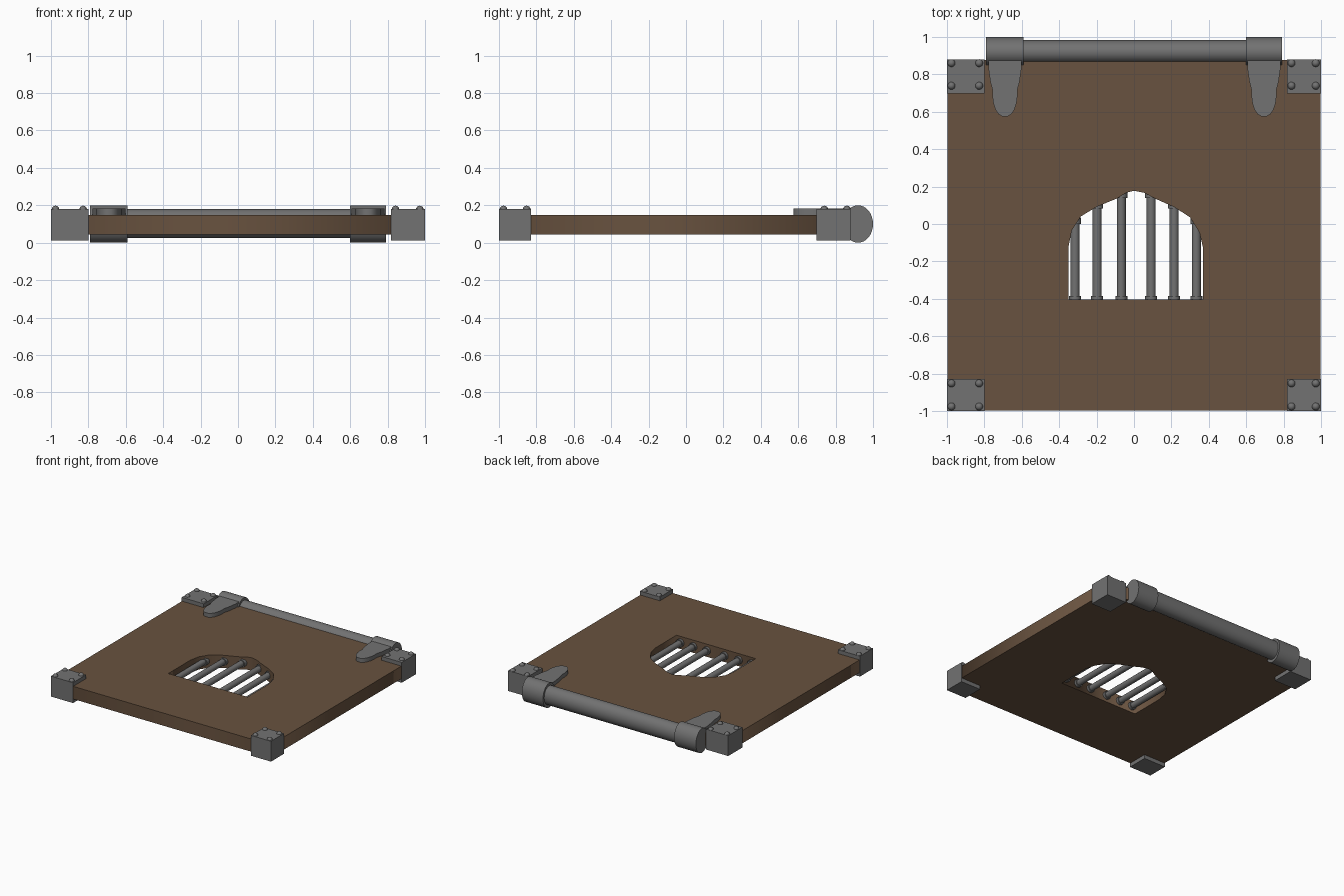
import bpy, bmesh, math
from mathutils import Matrix, Vector

if "Cube" in bpy.data.objects:
    bpy.data.objects.remove(bpy.data.objects["Cube"])


def material(name, rgb):
    m = bpy.data.materials.new(name)
    m.diffuse_color = (*rgb, 1)
    m.use_nodes = True
    m.node_tree.nodes["Principled BSDF"].inputs["Base Color"].default_value = m.diffuse_color
    return m


WOOD = material("brown wood", (0.140, 0.085, 0.050))
IRON = material("grey iron", (0.168, 0.168, 0.168))


def finish(name, bm, mat, smooth=False):
    bmesh.ops.recalc_face_normals(bm, faces=bm.faces)
    me = bpy.data.meshes.new(name)
    bm.to_mesh(me)
    bm.free()
    me.materials.append(mat)
    ob = bpy.data.objects.new(name, me)
    bpy.context.collection.objects.link(ob)
    if smooth:
        bpy.ops.object.select_all(action='DESELECT')
        ob.select_set(True)
        bpy.context.view_layer.objects.active = ob
        bpy.ops.object.shade_smooth_by_angle(angle=math.radians(40))
    return ob


def box(name, x0, x1, y0, y1, z0, z1, mat):
    bm = bmesh.new()
    bmesh.ops.create_cube(bm, size=1)
    for v in bm.verts:
        v.co = Vector(((x0 + x1) / 2 + v.co.x * (x1 - x0),
                       (y0 + y1) / 2 + v.co.y * (y1 - y0),
                       (z0 + z1) / 2 + v.co.z * (z1 - z0)))
    return finish(name, bm, mat)


def tube(name, axis, a, b, centre, ra, rb, mat, sides=32):
    """Capped elliptical cylinder along x or y from a to b; centre = (other horizontal, z)."""
    bm = bmesh.new()
    bmesh.ops.create_cone(bm, cap_ends=True, segments=sides, radius1=1, radius2=1, depth=1)
    mid = (a + b) / 2
    for v in bm.verts:
        p, q, t = v.co
        along, side, z = mid + t * (b - a), centre[0] + p * ra, centre[1] + q * rb
        v.co = Vector((along, side, z)) if axis == 'x' else Vector((side, along, z))
    return finish(name, bm, mat, True)


def plate(name, loops, z0, z1, mat, smooth=False):
    """Flat outline (further loops are holes), extruded from z0 to z1."""
    cu = bpy.data.curves.new(name, 'CURVE')
    cu.dimensions = '2D'
    cu.fill_mode = 'BOTH'
    cu.extrude = (z1 - z0) / 2
    for pts in loops:
        sp = cu.splines.new('POLY')
        sp.points.add(len(pts) - 1)
        for p, (x, y) in zip(sp.points, pts):
            p.co = (x, y, 0, 1)
        sp.use_cyclic_u = True
    tmp = bpy.data.objects.new(name + "_outline", cu)
    bpy.context.collection.objects.link(tmp)
    me = bpy.data.meshes.new_from_object(tmp.evaluated_get(bpy.context.evaluated_depsgraph_get()))
    bm = bmesh.new()
    bm.from_mesh(me)
    bpy.data.objects.remove(tmp)
    bpy.data.meshes.remove(me)
    bmesh.ops.remove_doubles(bm, verts=bm.verts, dist=1e-5)
    bmesh.ops.translate(bm, verts=bm.verts, vec=(0, 0, (z0 + z1) / 2))
    for f in bm.faces:
        f.material_index = 0
    return finish(name, bm, mat, smooth)


# Wooden door with an arched window
window = [(-.35, -.405), (-.35, -.12), (-.333, -.035), (-.285, .04), (-.2, .092), (-.09, .137),
          (-.04, .168), (0, .178), (.055, .167), (.11, .137), (.22, .088), (.3, .035),
          (.35, -.045), (.37, -.13), (.37, -.405)]
e = 0.997
plate("door_panel", [[(-e, -e), (e, -e), (e, .877), (-e, .877)], window], .047, .151, WOOD)

# Window bars with a collar at each end
for i, (x, top) in enumerate([(-.315, 0), (-.197, .083), (-.068, .138),
                              (.092, .138), (.215, .083), (.333, 0)]):
    tube(f"window_bar_{i}", 'y', -.42, top + .03, (x, .1), .024, .024, IRON, 20)
    tube(f"lower_collar_{i}", 'y', -.42, -.385, (x, .1), .032, .032, IRON, 20)
    tube(f"upper_collar_{i}", 'y', top, top + .035, (x, .1), .032, .032, IRON, 20)

# Corner brackets with four rivets each
for sx, (x0, x1) in (("left", (-1, -.8)), ("right", (.818, 1))):
    for sy, (y0, y1) in (("front", (-1, -.83)), ("back", (.697, .88))):
        box(f"corner_bracket_{sx}_{sy}", x0, x1, y0, y1, .015, .182, IRON)
        bm = bmesh.new()
        for x in (x0 + .024, x1 - .028):
            for y in ((y0 + .024, y1 - .022) if sy == "front" else (y0 + .042, y1 - .02)):
                bmesh.ops.create_uvsphere(bm, u_segments=14, v_segments=8, radius=.021,
                                          matrix=Matrix.Translation((x, y, .179)))
        finish(f"rivets_{sx}_{sy}", bm, IRON, True)

# Hinge rod and sleeves
tube("hinge_rod", 'x', -.7, .7, (.92, .104), .064, .077, IRON)
tube("hinge_sleeve_left", 'x', -.79, -.592, (.92, .102), .08, .1, IRON)
tube("hinge_sleeve_right", 'x', .6, .792, (.92, .102), .08, .1, IRON)

# Hinge straps: half outline mirrored about the strap centre
half = [(.088, .92), (.088, .83), (.078, .76), (.066, .715), (.067, .685), (.062, .645),
        (.05, .61), (.034, .587), (.015, .576)]
for side, cx in (("left", -.69), ("right", .695)):
    outline = [(cx + x, y) for x, y in half] + [(cx - x, y) for x, y in reversed(half)]
    plate(f"hinge_strap_{side}", [outline], .14, .184, IRON, True)

# Rest the lowest point on the ground
bpy.context.view_layer.update()
low = min(v.co.z for o in bpy.data.objects for v in o.data.vertices)
for o in bpy.data.objects:
    o.data.transform(Matrix.Translation((0, 0, -low)))
